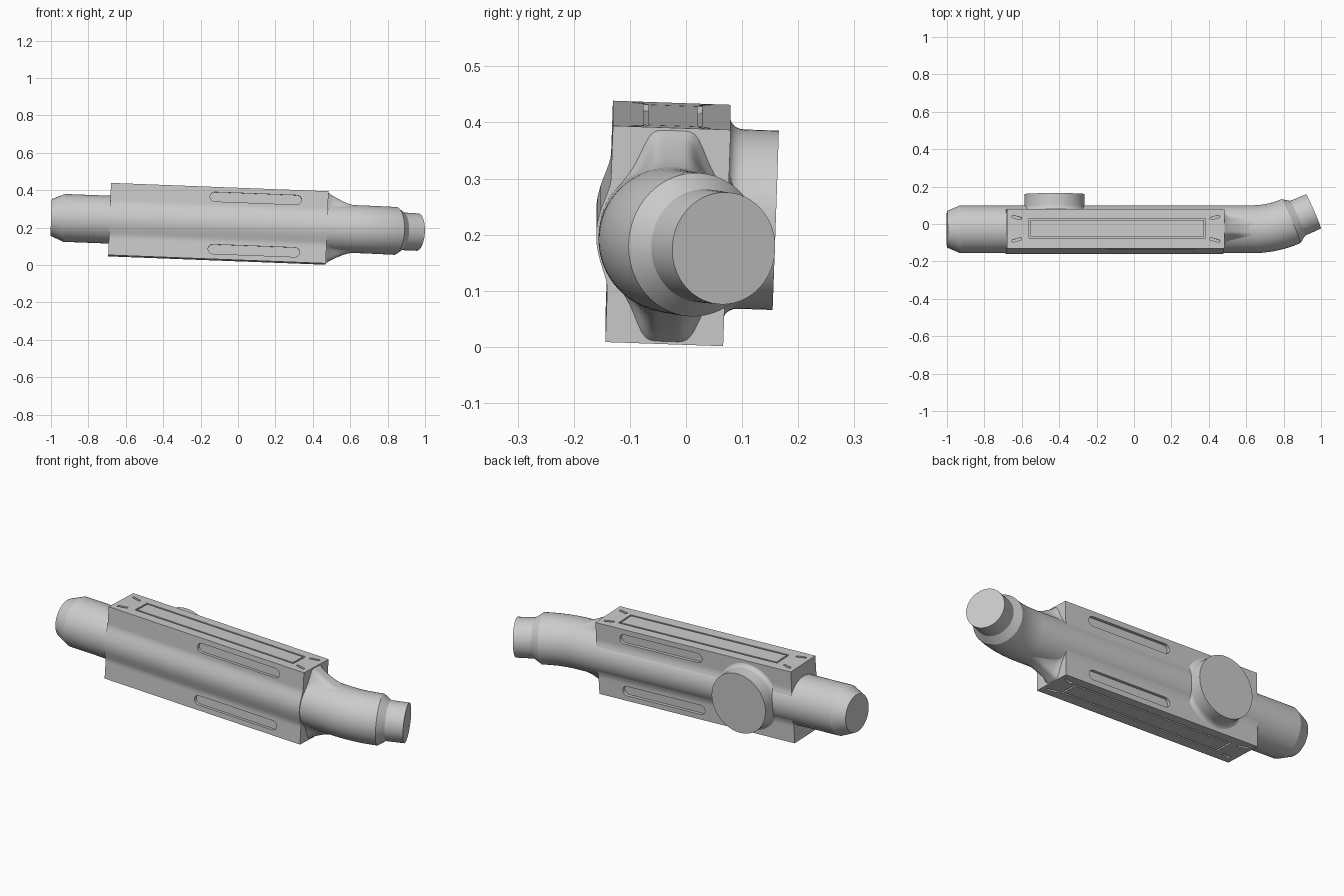
import bpy, bmesh
from math import sin, cos, tan, pi, radians, sqrt
from mathutils import Matrix, Vector

if "Cube" in bpy.data.objects:
    bpy.data.objects.remove(bpy.data.objects["Cube"])

# Everything is built along local X, then tilted slightly into place
PLACE = (Matrix.Translation((-0.105, -0.032, 0.22))
         @ Matrix.Rotation(radians(2.2), 4, 'Y') @ Matrix.Rotation(radians(-2), 4, 'X'))
HX, HY, HZ = 0.582, 0.105, 0.193   # block half sizes
R, AXIS_Y = 0.128, 0.004           # main pipe


def make(name, bm, angle=30):
    me = bpy.data.meshes.new(name)
    bm.to_mesh(me)
    bm.free()
    ob = bpy.data.objects.new(name, me)
    bpy.context.collection.objects.link(ob)
    ob.matrix_world = PLACE
    smooth(ob, angle)
    return ob


def smooth(ob, angle):
    bpy.ops.object.select_all(action='DESELECT')
    ob.select_set(True)
    bpy.context.view_layer.objects.active = ob
    bpy.ops.object.shade_smooth_by_angle(angle=radians(angle))


def loft(bm, rings):
    rows = [[bm.verts.new(p) for p in ring] for ring in rings]
    n = len(rows[0])
    for a, b in zip(rows, rows[1:]):
        for i in range(n):
            bm.faces.new((a[i], a[(i + 1) % n], b[(i + 1) % n], b[i]))
    bm.faces.new(rows[0][::-1])
    bm.faces.new(rows[-1])
    bmesh.ops.recalc_face_normals(bm, faces=bm.faces)


def ring(center, heading, r, n=72):
    # circle perpendicular to a heading in the XY plane
    side = Vector((-sin(heading), cos(heading), 0))
    return [Vector(center) + side * r * cos(2 * pi * i / n)
            + Vector((0, 0, r * sin(2 * pi * i / n))) for i in range(n)]


def slot(bm, length, width, depth, mat):
    r, h, pts = width / 2, (length - width) / 2, []
    for i in range(18):
        s, k = (1, i) if i < 9 else (-1, i - 9)
        a = -pi / 2 + pi * k / 8
        pts.append((s * (h + r * cos(a)), s * r * sin(a)))
    sub = bmesh.new()
    loft(sub, [[mat @ Vector((x, y, z)) for x, y in pts] for z in (-depth, depth)])
    tmp = bpy.data.meshes.new("slot_tmp")
    sub.to_mesh(tmp)
    sub.free()
    bm.from_mesh(tmp)
    bpy.data.meshes.remove(tmp)


def box(bm, center, size):
    bmesh.ops.create_cube(bm, size=1, matrix=Matrix.Translation(center)
                          @ Matrix.Diagonal((*size, 1)))


# main pipe: chamfered end, straight run, bend, reducing cone, narrow outlet
corner, bend, T = Vector((0.845, AXIS_Y, 0)), radians(23.4), 0.109
rings = [ring((-0.895, AXIS_Y, 0), 0, 0.098), ring((-0.825, AXIS_Y, 0), 0, R)]
rad = T / tan(bend / 2)
for i in range(13):
    a = bend * i / 12
    rings.append(ring((corner.x - T + rad * sin(a), AXIS_Y + rad * (1 - cos(a)), 0), a, R))
out = Vector((cos(bend), sin(bend), 0))
for d, r in ((0.148, 0.101), (0.24, 0.1)):
    rings.append(ring(corner + out * d, bend, r))
bm = bmesh.new()
loft(bm, rings)
make("bent_pipe", bm, 18)

# block with the pipe bulging smoothly out of both sides
half = []
for z in [-HZ] + [-0.12 + 0.01 * i for i in range(25)] + [HZ]:
    c = sqrt(max(R * R - z * z, 0))
    k = 0.023
    half.append((max(c, HY) + max(k - abs(c - HY), 0) ** 2 / (4 * k), z))
profile = half + [(-y, z) for y, z in reversed(half)]
bm = bmesh.new()
loft(bm, [[(x, y, z) for y, z in profile] for x in (-HX, HX)])
block = make("block_body", bm)

# cutters: side slots, panel recesses, small slanted corner slots
bm = bmesh.new()
for s in (1, -1):
    for t in (1, -1):
        slot(bm, 0.49, 0.05, 0.016, Matrix.Translation((0.195, s * HY, t * 0.14))
             @ Matrix.Rotation(pi / 2, 4, 'X'))
    box(bm, (0.008, 0.002, s * HZ), (0.945, 0.105, 0.024))
    for sx in (1, -1):
        for sy in (1, -1):
            slot(bm, 0.055, 0.013, 0.012, Matrix.Translation((sx * 0.53, sy * 0.06, s * HZ))
                 @ Matrix.Rotation(radians(15 * sx * sy), 4, 'Z'))
cutter = make("slot_cutter", bm)
cutter.hide_render = True
mod = block.modifiers.new("slots", 'BOOLEAN')
mod.operation, mod.solver, mod.object = 'DIFFERENCE', 'EXACT', cutter
bpy.context.view_layer.update()
cut = bpy.data.meshes.new_from_object(
    block.evaluated_get(bpy.context.evaluated_depsgraph_get()))
block.modifiers.clear()
block.data = cut
bpy.data.objects.remove(cutter)
smooth(block, 30)

# cover panels sitting in the top and bottom recesses, leaving a groove
bm = bmesh.new()
for s in (1, -1):
    box(bm, (0.008, 0.002, s * (HZ - 0.008)), (0.927, 0.087, 0.016))
make("cover_panels", bm)

# round side boss with a flared base
bm = bmesh.new()
rings = []
for y, r in ((0.04, 0.177), (0.105, 0.177), (0.108, 0.170), (0.114, 0.1645),
             (0.122, 0.161), (0.131, 0.16), (0.192, 0.16)):
    rings.append([(-0.32 + r * cos(2 * pi * i / 72), y, r * sin(2 * pi * i / 72))
                  for i in range(72)])
loft(bm, rings)
make("side_boss", bm, 40)

# ribs blending the block end into the pipe, above and below
bm = bmesh.new()
for s in (1, -1):
    rows = []
    for x, top, w in ((0.575, 0.192, 0.06), (0.584, 0.187, 0.056), (0.595, 0.179, 0.049),
                      (0.61, 0.170, 0.044), (0.64, 0.155, 0.042), (0.67, 0.141, 0.041),
                      (0.70, 0.131, 0.04), (0.735, 0.124, 0.04)):
        row = []
        for j in range(29):
            y = -0.105 + 0.0075 * j
            base = sqrt(R * R - y * y) - 0.006
            z = base + (top - base) / (1 + (y / w) ** 6)
            row.append(bm.verts.new((x, y + AXIS_Y, s * z)))
        rows.append(row)
    for a, b in zip(rows, rows[1:]):
        for j in range(28):
            f = (a[j], b[j], b[j + 1], a[j + 1])
            bm.faces.new(f if s > 0 else f[::-1])
make("end_ribs", bm, 60)
